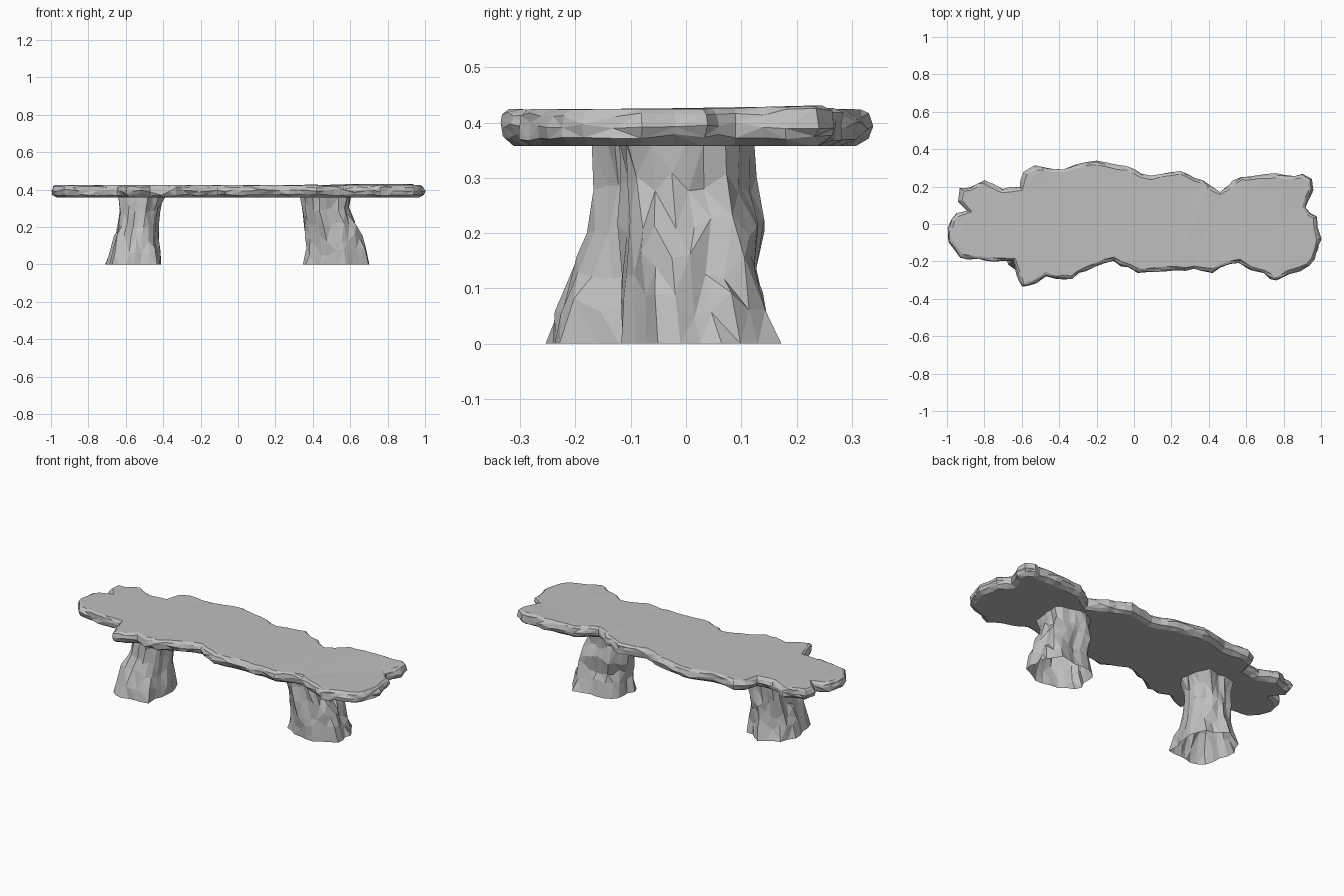
import bpy
import bmesh
import math
import random
from mathutils import Vector

random.seed(7)
cube = bpy.data.objects.get("Cube")
if cube:
    bpy.data.objects.remove(cube, do_unlink=True)

# Single stone colour
stone = bpy.data.materials.new("grey_stone")
stone.use_nodes = True
colour = (0.52, 0.52, 0.52, 1)
stone.diffuse_color = colour
stone.node_tree.nodes["Principled BSDF"].inputs["Base Color"].default_value = colour


def jitter(amount):
    return random.uniform(-amount, amount)


def build_from_rings(name, rings, capped):
    """Skin a stack of closed rings into flat facets, optionally closing the ends."""
    bm = bmesh.new()
    loops = [[bm.verts.new(point) for point in ring] for ring in rings]
    count = len(loops[0])
    walls = []
    for low, high in zip(loops, loops[1:]):
        for i in range(count):
            j = (i + 1) % count
            walls.append(bm.faces.new((low[i], low[j], high[j], high[i])))
    bmesh.ops.triangulate(bm, faces=walls, quad_method='SHORT_EDGE')
    if capped:
        caps = [bm.faces.new(loops[0][::-1]), bm.faces.new(loops[-1])]
        bmesh.ops.triangulate(bm, faces=caps, ngon_method='BEAUTY')
    bmesh.ops.recalc_face_normals(bm, faces=bm.faces)
    mesh = bpy.data.meshes.new(name)
    bm.to_mesh(mesh)
    bm.free()
    mesh.materials.append(stone)
    obj = bpy.data.objects.new(name, mesh)
    bpy.context.collection.objects.link(obj)


# Irregular outline of the seat slab, in hundredths, clockwise from the left end
outline = [
    (-100, -6), (-98, 3), (-95, 6), (-89, 7), (-94, 12), (-93, 19), (-80, 24),
    (-70, 19), (-61, 20), (-59, 28), (-53, 31), (-38, 30), (-31, 32), (-20, 34),
    (-4, 31), (9, 26), (25, 29), (37, 24), (46, 18), (57, 26), (90, 27), (95, 24),
    (96, 18), (92, 9), (98, 4), (100, -8), (97, -19), (94, -23), (83, -27),
    (76, -31), (69, -27), (62, -25), (56, -21), (42, -26), (22, -25), (2, -26),
    (-11, -20), (-25, -25), (-33, -30), (-41, -30), (-47, -28), (-52, -32),
    (-60, -34), (-63, -27), (-65, -20), (-80, -20), (-93, -18), (-97, -13)]


def roughen(points):
    """Cut long outline edges into short, slightly uneven pieces."""
    result = []
    for a, b in zip(points, points[1:] + points[:1]):
        a, b = Vector(a) / 100, Vector(b) / 100
        pieces = max(1, round((b - a).length / 0.05))
        for k in range(pieces):
            point = a.lerp(b, k / pieces)
            if k:
                point += Vector((jitter(0.007), jitter(0.007)))
            result.append(point)
    return result


def inset_ring(points, inset, height, wobble, lift=0):
    """Offset the outline inward at a height, with chipped unevenness."""
    ring = []
    for i, p in enumerate(points):
        along = points[(i + 1) % len(points)] - points[i - 1]
        inward = Vector((along.y, -along.x)).normalized()
        q = p + inward * (inset + jitter(wobble))
        # The back left corner rises slightly
        z = height + jitter(wobble) + lift * max(0, p.x) * max(0, p.y)
        ring.append((q.x, q.y, z))
    return ring


# Seat slab: flat underside, chipped rim, nearly flat top
rim = roughen(outline)
build_from_rings("seat_slab", [
    inset_ring(rim, 0.032, 0.358, 0),
    inset_ring(rim, 0.01, 0.373, 0.006),
    inset_ring(rim, 0.003, 0.395, 0.007),
    inset_ring(rim, 0.01, 0.414, 0.005, 0.03),
    inset_ring(rim, 0.023, 0.424, 0.001, 0.03)], capped=True)


def gnarled_leg(name, sections, phase, sides=24):
    """Open flared, fluted trunk; sections are z, x min, x max, y min, y max."""
    rings = []
    for z, x0, x1, y0, y1 in sections:
        ring = []
        for i in range(sides):
            a = math.tau * i / sides
            twist = phase + 4 * z
            # Sharp ridges with rounded hollows between them
            flute = 0.06 - 0.14 * abs(math.sin(2.5 * a + twist))
            flute += 0.04 * math.sin(8 * a - 2 * twist)
            grow = 1.02 + flute + jitter(0.05)
            c, s = math.cos(a), math.sin(a)
            # Slightly boxy oval
            box = (c ** 4 + s ** 4) ** -0.15
            x = (x0 + x1) / 2 + (x1 - x0) / 2 * c * box * grow
            y = (y0 + y1) / 2 + (y1 - y0) / 2 * s * box * grow
            inside = 0 < z < 0.36
            ring.append((x, y, z + (jitter(0.025) if inside else 0)))
        rings.append(ring)
    build_from_rings(name, rings, capped=False)


# Two weathered legs
gnarled_leg("left_leg", [
    (0, 0.36, 0.7, -0.11, 0.165), (0.07, 0.37, 0.68, -0.11, 0.14),
    (0.14, 0.37, 0.66, -0.11, 0.125), (0.21, 0.36, 0.63, -0.11, 0.14),
    (0.29, 0.35, 0.59, -0.11, 0.12), (0.36, 0.34, 0.6, -0.12, 0.12)], 0.5)
gnarled_leg("right_leg", [
    (0, -0.7, -0.415, -0.25, 0.1), (0.07, -0.68, -0.415, -0.235, 0.08),
    (0.14, -0.66, -0.43, -0.2, 0.075), (0.21, -0.64, -0.43, -0.17, 0.08),
    (0.29, -0.63, -0.42, -0.155, 0.08), (0.36, -0.64, -0.395, -0.16, 0.09)], 2.1)
